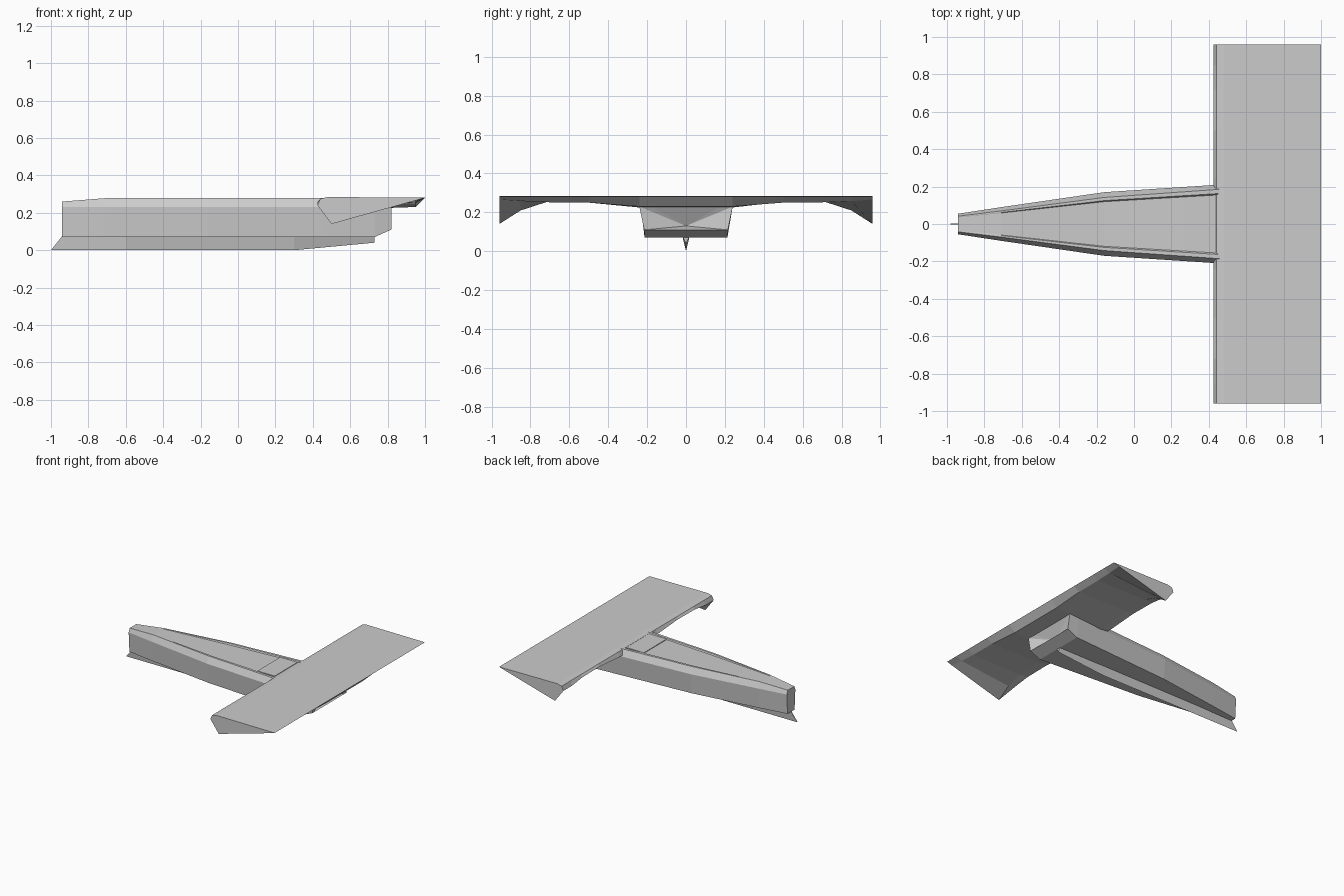
import bpy
import bmesh

cube = bpy.data.objects.get("Cube")
if cube:
    bpy.data.objects.remove(cube, do_unlink=True)

# Single painted grey
grey = bpy.data.materials.new("light_grey")
grey.use_nodes = True
colour = (0.6, 0.6, 0.6, 1)
grey.diffuse_color = colour
grey.node_tree.nodes["Principled BSDF"].inputs["Base Color"].default_value = colour


def loft(name, rings, end_apex=None):
    """Skin matching rings of points, optionally pushing the last cap in to an apex."""
    bm = bmesh.new()
    loops = [[bm.verts.new(p) for p in ring] for ring in rings]
    for a, b in zip(loops, loops[1:]):
        n = len(a)
        for i in range(n):
            j = (i + 1) % n
            bm.faces.new((a[i], a[j], b[j], b[i]))
    bm.faces.new(loops[0])
    last = bm.faces.new(loops[-1])
    if end_apex:
        centre = bmesh.ops.poke(bm, faces=[last])["verts"][0]
        centre.co = end_apex
    bmesh.ops.recalc_face_normals(bm, faces=bm.faces)
    mesh = bpy.data.meshes.new(name)
    bm.to_mesh(mesh)
    bm.free()
    mesh.materials.append(grey)
    obj = bpy.data.objects.new(name, mesh)
    bpy.context.collection.objects.link(obj)
    return obj


def hull_ring(x, side, chine, rail, top, floor, dip):
    half = [(chine, floor), (side, 0.23), (rail, top),
            (rail * 0.88, top), (rail * 0.84, top - dip)]
    return ([(x, y, z) for y, z in half]
            + [(x, -y, z) for y, z in reversed(half)])


# Hull: x, side, chine and rail half widths, rail height, floor height, deck dip
hull_stations = [
    (-0.94, 0.055, 0.045, 0.042, 0.26, 0.07, 0.0),
    (-0.71, 0.09, 0.08, 0.07, 0.278, 0.07, 0.002),
    (-0.16, 0.17, 0.155, 0.142, 0.28, 0.07, 0.01),
    (0.45, 0.21, 0.195, 0.185, 0.28, 0.07, 0.006),
    (0.73, 0.232, 0.213, 0.185, 0.25, 0.07, 0.0),
    (0.82, 0.24, 0.215, 0.185, 0.235, 0.11, 0.0),
]
loft("hull", [hull_ring(*s) for s in hull_stations], end_apex=(0.76, 0, 0.13))

# Keel: thin wedge under the hull, with a raked bow
keel_stations = [(-0.94, -1.0, 0.004, 0.0), (-0.6, -0.6, 0.014, 0.0),
                 (0.3, 0.3, 0.018, 0.0), (0.73, 0.73, 0.018, 0.04)]
loft("keel", [[(xt, w, 0.075), (xb, 0, zb), (xt, -w, 0.075)]
              for xt, xb, w, zb in keel_stations])


def wing_ring(y, under, trail):
    lead = max(0.24, under + 0.005)
    return [(0.425, y, lead), (0.44, y, 0.275), (0.48, y, 0.284),
            (1.0, y, 0.281), (0.95, y, trail), (0.5, y, under)]


# Wing: span position, underside height, trailing bevel height
wing_half = [(0.24, 0.225, 0.23), (0.5, 0.255, 0.25), (0.72, 0.252, 0.252),
             (0.85, 0.21, 0.258), (0.96, 0.14, 0.266)]
wing_full = [(-y, u, t) for y, u, t in reversed(wing_half)] + wing_half
loft("wing", [wing_ring(*s) for s in wing_full])

# Deck panel ahead of the wing
loft("deck_panel", [[(x, -0.145, 0.27), (x, 0.145, 0.27),
                     (x, 0.145, 0.278), (x, -0.145, 0.278)]
                    for x in (0.275, 0.43)])
